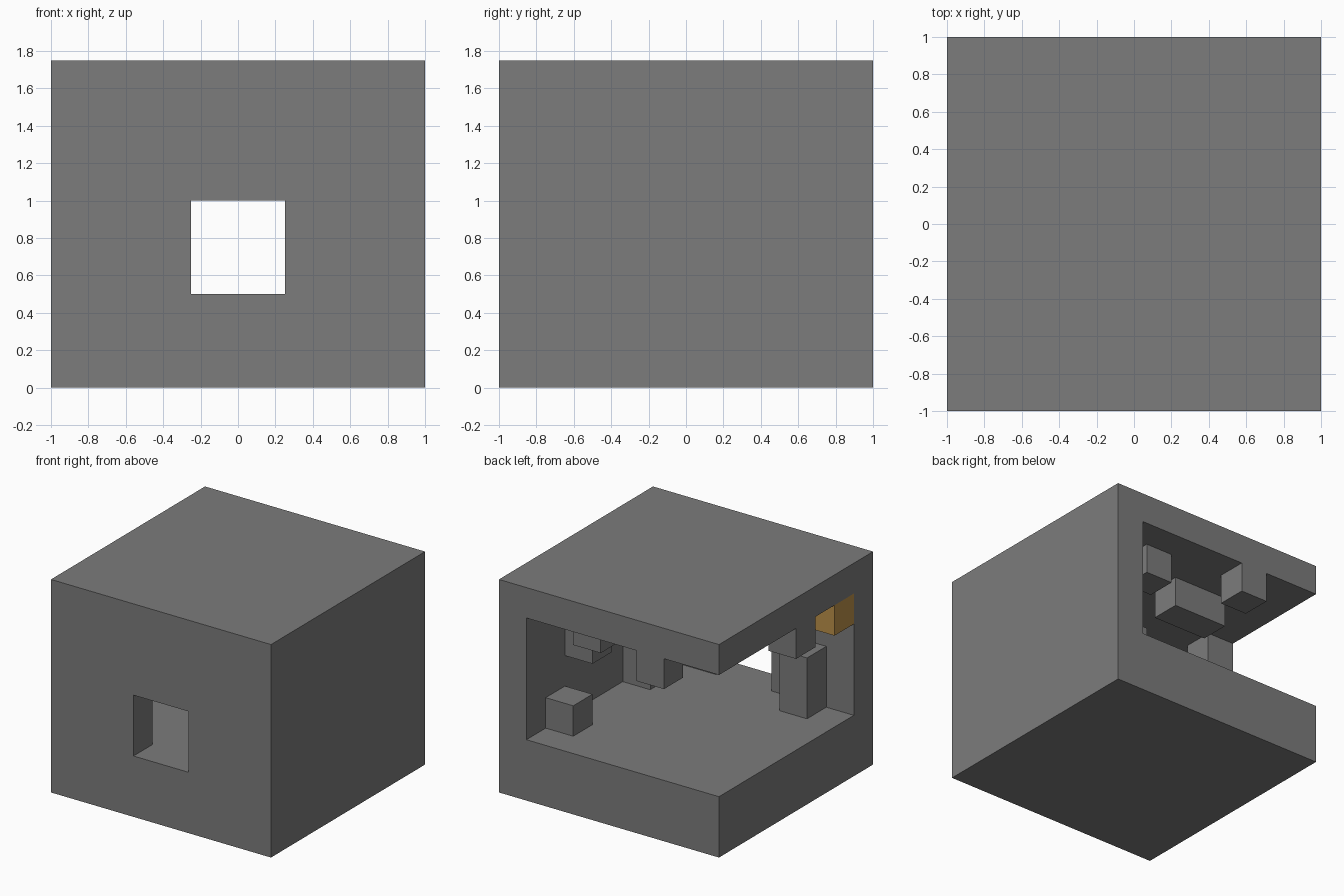
import bpy

U = 0.25  # block size

old = bpy.data.objects.get("Cube")
if old:
    bpy.data.objects.remove(old, do_unlink=True)


def make_material(name, color):
    mat = bpy.data.materials.new(name)
    mat.use_nodes = True
    mat.diffuse_color = (*color, 1)
    bsdf = next(n for n in mat.node_tree.nodes if n.type == 'BSDF_PRINCIPLED')
    bsdf.inputs["Base Color"].default_value = (*color, 1)
    return mat


stone = make_material("grey stone", (0.2, 0.2, 0.2))
ore = make_material("ochre ore", (0.5, 0.28, 0.068))


def box(name, low, high, mat=stone):
    """Box between two corners given in block units."""
    center = [(a + b) / 2 * U for a, b in zip(low, high)]
    bpy.ops.mesh.primitive_cube_add(size=1, location=center)
    obj = bpy.context.object
    obj.name = name
    obj.scale = [(b - a) * U for a, b in zip(low, high)]
    bpy.ops.object.transform_apply(location=True, rotation=False, scale=True)
    obj.data.materials.append(mat)
    return obj


def carve(target, cutter):
    mod = target.modifiers.new("carve", 'BOOLEAN')
    mod.operation = 'DIFFERENCE'
    mod.solver = 'EXACT'
    mod.object = cutter
    bpy.context.view_layer.objects.active = target
    bpy.ops.object.modifier_apply(modifier=mod.name)
    bpy.data.objects.remove(cutter, do_unlink=True)


# Rock shell, hollow and open at the back and one side, with a front window
shell = box("rock_shell", (-4, -4, 0), (4, 4, 7))
carve(shell, box("room_cutter", (-5, -3, 2), (3, 5, 6)))
carve(shell, box("window_cutter", (-1, -5, 2), (1, -2, 4)))

# Blocks hanging from the ceiling
box("hanging_block_side", (-4, -1, 5), (-3, 0, 6))
box("hanging_block_back", (-2, 3, 5), (-1, 4, 6))
box("hanging_block_long", (-2, 1, 5), (0, 2, 6))
box("hanging_block_inner", (1, 2, 5), (2, 3, 6))
box("hanging_block_wall", (2, 1, 4), (3, 2, 6))

# Blocks rising from the floor
box("floor_pillar_front", (-3, -3, 2), (-2, -2, 4))
box("floor_pillar_wall", (2, -2, 2), (3, -1, 4))
box("floor_block", (2, 2, 2), (3, 3, 3))

# Ore block under the ceiling at the front corner
box("ore_block", (-4, -3, 5), (-3, -2, 6), ore)
